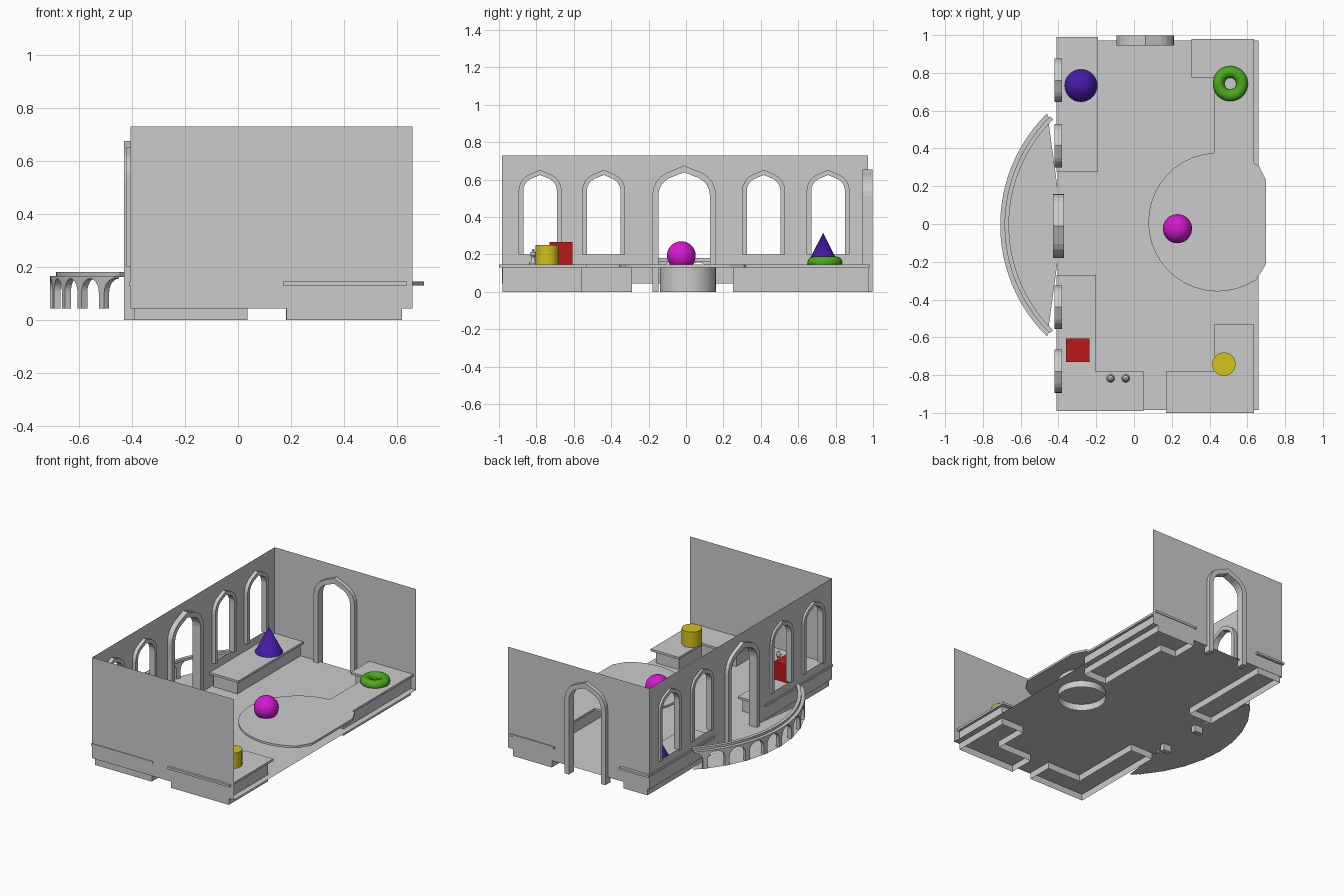
import bpy, bmesh, math

if "Cube" in bpy.data.objects:
    bpy.data.objects.remove(bpy.data.objects["Cube"])

FLOOR, TOP = 0.045, 0.73
WX, WF, WB = -0.405, -0.985, 0.972          # left, front, back wall planes
plan = lambda u, v, d: (u, v, d)
side = lambda u, v, d: (d, u, v)            # profile on the left wall
rear = lambda u, v, d: (u, d, v)            # profile on the back wall


def finish(name, bm, smooth=False, color=None):
    bmesh.ops.recalc_face_normals(bm, faces=bm.faces)
    me = bpy.data.meshes.new(name)
    bm.to_mesh(me)
    bm.free()
    ob = bpy.data.objects.new(name, me)
    bpy.context.collection.objects.link(ob)
    if color:
        mat = bpy.data.materials.new(name + "_colour")
        mat.diffuse_color = (*color, 1)
        mat.use_nodes = True
        mat.node_tree.nodes["Principled BSDF"].inputs["Base Color"].default_value = mat.diffuse_color
        me.materials.append(mat)
    if smooth:
        bpy.ops.object.select_all(action='DESELECT')
        ob.select_set(True)
        bpy.context.view_layer.objects.active = ob
        bpy.ops.object.shade_smooth_by_angle(angle=math.radians(35))
    return ob


def prism(name, pts, d0, d1, place=plan, caps=True, smooth=False):
    bm = bmesh.new()
    a = [bm.verts.new(place(u, v, d0)) for u, v in pts]
    b = [bm.verts.new(place(u, v, d1)) for u, v in pts]
    n = len(pts)
    for i in range(n):
        j = (i + 1) % n
        bm.faces.new((a[i], a[j], b[j], b[i]))
    if caps:
        bm.faces.new(a)
        bm.faces.new(b)
    return finish(name, bm, smooth)


def sheet(name, polys, d, place=plan):
    bm = bmesh.new()
    for p in polys:
        bm.faces.new([bm.verts.new(place(u, v, d)) for u, v in p])
    bmesh.ops.remove_doubles(bm, verts=bm.verts, dist=1e-5)
    return finish(name, bm)


def arc(cx, cy, r, a0, a1, n):
    return [(cx + r * math.cos(math.radians(a0 + (a1 - a0) * i / n)),
             cy + r * math.sin(math.radians(a0 + (a1 - a0) * i / n))) for i in range(n + 1)]


# Pointed arch outline: half of it, from the foot up to the peak
SHAPE = [(1, 0), (0.97, 0.22), (0.88, 0.44), (0.74, 0.62), (0.56, 0.75), (0, 1)]


def half_arch(c, hw, z0, spring, peak, s):
    return [(c + s * hw, z0)] + [(c + s * hw * x, spring + (peak - spring) * y) for x, y in SHAPE]


def full_arch(c, hw, z0, spring, peak):
    return half_arch(c, hw, z0, spring, peak, -1) + half_arch(c, hw, z0, spring, peak, 1)[-2::-1]


def arch_frame(name, o, place, d0, d1):
    c, hw, z0, spring, peak, t = o
    outer = full_arch(c, hw, z0, spring, peak)
    inner = full_arch(c, hw - t, z0, spring, peak - t * 1.1)
    prism(name, outer + inner[::-1], d0, d1, place)


def wall(name, u0, u1, openings, d, place):
    polys, edge = [], u0
    for i, (c, hw, z0, spring, peak, t) in enumerate(openings):
        end = (c + openings[i + 1][0]) / 2 if i + 1 < len(openings) else u1
        zb = max(z0, FLOOR)
        for u, s in ((edge, -1), (end, 1)):
            half = half_arch(c, hw - t, zb, spring, peak - t * 1.1, s)
            foot = [(c, FLOOR), (c, zb)] if zb > FLOOR else []
            polys.append([(u, FLOOR)] + foot + half + [(c, TOP), (u, TOP)])
        edge = end
    return sheet(name, polys, d, place)


# Walls, floor and arched frames
windows = [(c, 0.115, 0.20, 0.54, 0.652, 0.025) for c in (-0.78, -0.44, 0.415, 0.76)]
door = (-0.01, 0.17, 0.0, 0.52, 0.675, 0.033)
back_door = (0.06, 0.153, 0.0, 0.51, 0.653, 0.033)
wall("left_wall", WF, WB, windows[:2] + [door] + windows[2:], WX, side)
wall("back_wall", WX, 0.658, [back_door], WB, rear)
sheet("front_wall", [[(WX, FLOOR), (0.658, FLOOR), (0.658, TOP), (WX, TOP)]], WF, rear)
sheet("floor", [[(WX, WF), (0.658, WF), (0.658, WB), (WX, WB)]], FLOOR)
for i, w in enumerate(windows):
    arch_frame(f"window_frame_{i + 1}", w, side, -0.42, -0.38)
arch_frame("balcony_door_frame", door, side, -0.43, -0.37)
arch_frame("back_door_frame", back_door, rear, 0.945, 0.998)

# Counters: slab outline and base outline
round_edge = arc(0.443, 0.01, 0.367, 93, 304, 24)
counters = {
    "front_left": ([(-0.41, -0.99), (0.05, -0.99), (0.05, -0.78), (-0.2, -0.78), (-0.2, -0.27), (-0.41, -0.27)],
                   [(-0.39, -0.975), (0.035, -0.975), (0.035, -0.8), (-0.22, -0.8), (-0.22, -0.29), (-0.39, -0.29)]),
    "front_right": ([(0.17, -1), (0.636, -1), (0.636, -0.53), (0.425, -0.53), (0.425, -0.78), (0.17, -0.78)],
                    [(0.182, -0.98), (0.618, -0.98), (0.618, -0.56), (0.445, -0.56), (0.445, -0.8), (0.182, -0.8)]),
    "back_left": ([(-0.41, 0.275), (-0.19, 0.275), (-0.19, 0.99), (-0.41, 0.99)],
                  [(-0.39, 0.295), (-0.21, 0.295), (-0.21, 0.97), (-0.39, 0.97)]),
    "back_right": ([(0.636, 0.98), (0.305, 0.98), (0.305, 0.775), (0.425, 0.775)] + round_edge
                   + [(0.70, -0.21), (0.70, 0.23), (0.66, 0.31), (0.636, 0.32)],
                   [(0.618, 0.975), (0.325, 0.975), (0.325, 0.795), (0.445, 0.795), (0.445, 0.25), (0.618, 0.25)]),
}
for name, (slab, base) in counters.items():
    prism(name + "_counter_top", slab, 0.131, 0.146)
    prism(name + "_counter_base", base, 0, 0.131, caps=False)
prism("round_pedestal", arc(0.44, 0.01, 0.15, 0, 348.75, 31), 0, 0.131, caps=False, smooth=True)

# Balcony floor and curved handrail
CX, CY, SPAN = 0.12, -0.005, 45.5
sheet("balcony_floor", [arc(CX, CY, 0.825, 180 - SPAN, 180 + SPAN, 36) + [(WX, -0.2), (WX, 0.19)]], FLOOR)
rail = arc(CX, CY, 0.805, 180 - SPAN, 180 + SPAN, 36) + arc(CX, CY, 0.782, 180 + SPAN, 180 - SPAN, 36)
prism("balcony_handrail", rail, 0.163, 0.181)

# Balcony arcade: legs every ten degrees with round arches between
LEG, HALF = 1.1, 3.9
cols = []
for k in range(-5, 5):
    mid = k * 10 + 5
    bay = [(mid - HALF, FLOOR)]
    for j in range(13):
        t = math.pi * (1 - j / 12)
        bay.append((mid + HALF * math.cos(t), 0.105 + 0.052 * math.sin(t)))
    bay.append((mid + HALF, FLOOR))
    cols += [c for c in bay if abs(c[0]) <= 45.01]
bm = bmesh.new()
rings = []
for ang, z in cols:
    t = math.radians(180 + ang)
    rings.append([bm.verts.new((CX + r * math.cos(t), CY + r * math.sin(t), h))
                  for r, h in ((0.828, z), (0.803, z), (0.803, 0.166), (0.828, 0.166))])
for i in range(len(cols) - 1):
    a, b = rings[i], rings[i + 1]
    jump = abs(cols[i][0] - cols[i + 1][0]) < 1e-4
    for k in ([0] if jump else range(4)):
        m = (k + 1) % 4
        bm.faces.new((a[k], a[m], b[m], b[k]))
bm.faces.new(rings[0])
bm.faces.new(rings[-1])
bmesh.ops.remove_doubles(bm, verts=bm.verts, dist=1e-5)
finish("balcony_arcade", bm, True)


# Turned solids: profile of (radius, height) pairs spun round a vertical axis
def lathe(name, pts, x, y, z, color=None, n=40, closed=False):
    bm = bmesh.new()
    vs = [bm.verts.new((x + r, y, z + h)) for r, h in pts]
    ed = [bm.edges.new(p) for p in zip(vs, vs[1:])]
    if closed:
        ed.append(bm.edges.new((vs[-1], vs[0])))
    bmesh.ops.spin(bm, geom=vs + ed, cent=(x, y, 0), axis=(0, 0, 1), angle=math.tau, steps=n)
    bmesh.ops.remove_doubles(bm, verts=bm.verts, dist=1e-5)
    finish(name, bm, True, color)


# Coloured display solids
cube = bmesh.new()
bmesh.ops.create_cube(cube, size=0.123)
bmesh.ops.translate(cube, verts=cube.verts, vec=(-0.298, -0.668, 0.204))
finish("red_cube", cube, False, (0.5, 0.01, 0.01))
lathe("yellow_cylinder", [(0, 0), (0.062, 0), (0.062, 0.105), (0, 0.105)], 0.476, -0.742, 0.146, (0.65, 0.55, 0.01))
lathe("purple_cone", [(0, 0), (0.087, 0), (0, 0.172)], -0.281, 0.733, 0.144, (0.06, 0.01, 0.38))
lathe("magenta_sphere", arc(0, 0, 0.077, -90, 90, 20), 0.23, -0.025, 0.193, (0.65, 0.01, 0.62))
lathe("green_torus", arc(0.062, 0, 0.031, 0, 345, 23), 0.51, 0.743, 0.157, (0.07, 0.4, 0.01), closed=True)

# Pair of small turned shakers on the front left counter
shaker = [(0, 0), (0.022, 0), (0.022, 0.008), (0.011, 0.022), (0.009, 0.04),
          (0.017, 0.052), (0.015, 0.064), (0.006, 0.072), (0.006, 0.08), (0, 0.084)]
for i, x in enumerate((-0.124, -0.044)):
    lathe(f"shaker_{i + 1}", shaker, x, -0.817, 0.146, n=16)
